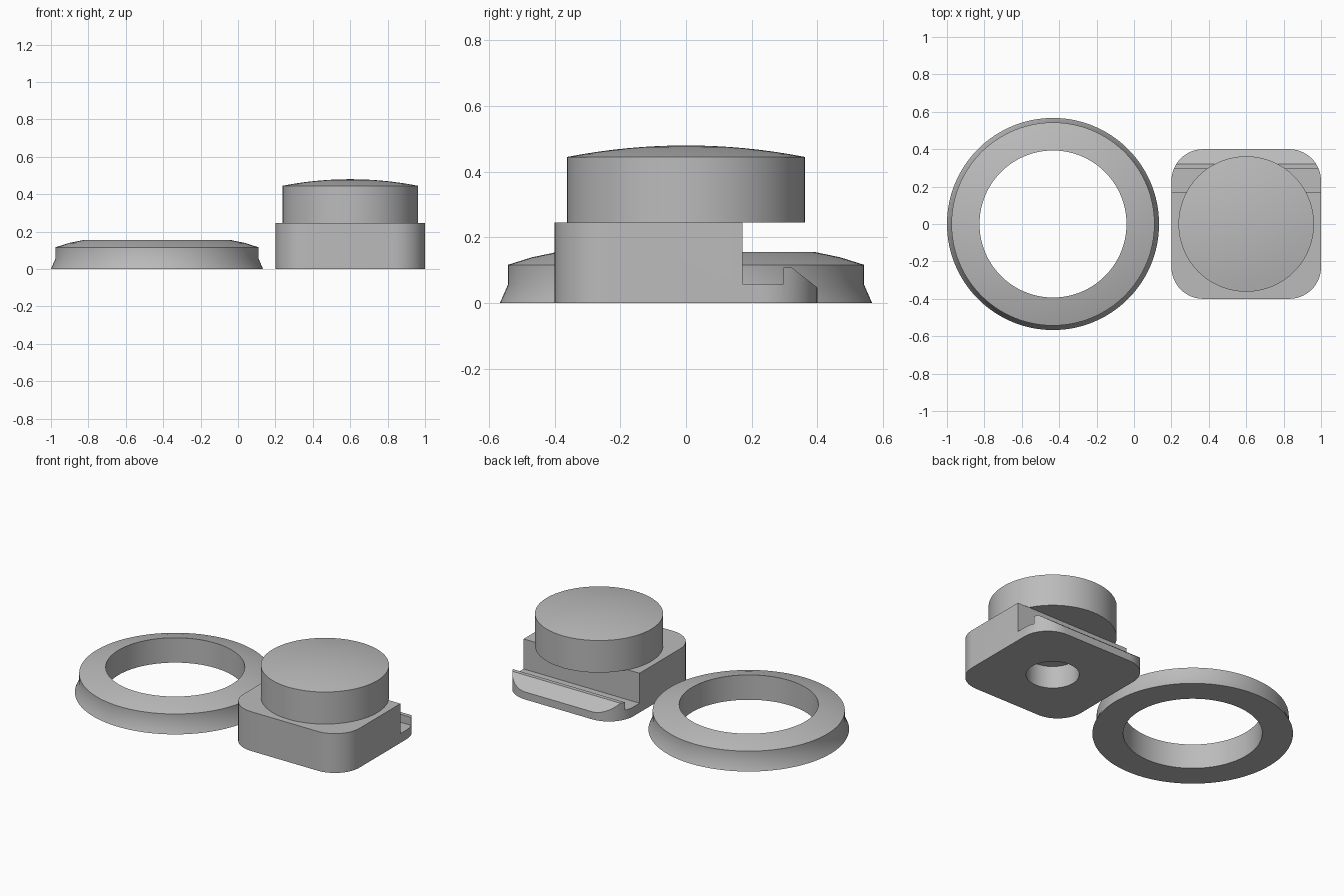
import bpy, bmesh
from math import pi, radians
from mathutils import Vector

cube = bpy.data.objects.get("Cube")
if cube:
    bpy.data.objects.remove(cube, do_unlink=True)

grey = bpy.data.materials.new("plain_grey")
grey.use_nodes = True
colour = (0.5, 0.5, 0.5, 1)
grey.diffuse_color = colour
grey.node_tree.nodes["Principled BSDF"].inputs["Base Color"].default_value = colour


def add_object(name, bm, location=(0, 0, 0)):
    bmesh.ops.remove_doubles(bm, verts=bm.verts, dist=1e-5)
    bmesh.ops.recalc_face_normals(bm, faces=bm.faces)
    mesh = bpy.data.meshes.new(name)
    bm.to_mesh(mesh)
    bm.free()
    mesh.materials.append(grey)
    obj = bpy.data.objects.new(name, mesh)
    obj.location = location
    bpy.context.collection.objects.link(obj)
    return obj


def activate(obj):
    bpy.ops.object.select_all(action='DESELECT')
    obj.select_set(True)
    bpy.context.view_layer.objects.active = obj


def smooth(obj):
    activate(obj)
    bpy.ops.object.shade_smooth_by_angle(angle=radians(30))


def lathe(name, profile, location, closed=False, steps=128):
    """Spin (radius, height) points about the vertical axis."""
    bm = bmesh.new()
    verts = [bm.verts.new((r, 0, z)) for r, z in profile]
    edges = [bm.edges.new(pair) for pair in zip(verts, verts[1:])]
    if closed:
        edges.append(bm.edges.new((verts[-1], verts[0])))
    bmesh.ops.spin(bm, geom=verts + edges, cent=(0, 0, 0), axis=(0, 0, 1),
                   angle=2 * pi, steps=steps, use_merge=True)
    return add_object(name, bm, location)


def prism(name, points, direction, location=(0, 0, 0)):
    """Extrude a flat outline."""
    bm = bmesh.new()
    face = bm.faces.new([bm.verts.new(p) for p in points])
    ext = bmesh.ops.extrude_face_region(bm, geom=[face])
    moved = [v for v in ext["geom"] if isinstance(v, bmesh.types.BMVert)]
    bmesh.ops.translate(bm, verts=moved, vec=Vector(direction))
    return add_object(name, bm, location)


def cut(target, cutter):
    cutter.hide_render = True
    mod = target.modifiers.new("cut", 'BOOLEAN')
    mod.operation = 'DIFFERENCE'
    mod.solver = 'EXACT'
    mod.object = cutter
    activate(target)
    bpy.ops.object.modifier_apply(modifier=mod.name)
    bpy.data.objects.remove(cutter, do_unlink=True)


# Loose ring with flared foot and gently crowned top
ring = lathe("ring", [(0.393, 0), (0.567, 0), (0.543, 0.055), (0.543, 0.116),
                      (0.47, 0.139), (0.393, 0.155)], (-0.433, 0, 0), closed=True)
smooth(ring)

# Round cap with a shallow dome
radius, shoulder, rise = 0.362, 0.445, 0.035
dome = [(radius * i / 8, shoulder + rise * (1 - (i / 8) ** 2)) for i in range(7, -1, -1)]
cap = lathe("cap", [(0, 0.245), (radius, 0.245), (radius, shoulder)] + dome, (0.6, 0, 0))
smooth(cap)

# Square base with rounded upright corners
half = 0.4
base = prism("base", [(-half, -half, 0), (half, -half, 0), (half, half, 0), (-half, half, 0)],
             (0, 0, 0.245), (0.6, 0, 0))
bm = bmesh.new()
bm.from_mesh(base.data)
upright = [e for e in bm.edges if abs(e.verts[0].co.z - e.verts[1].co.z) > 0.1]
bmesh.ops.bevel(bm, geom=upright, offset=0.17, segments=16, profile=0.5, affect='EDGES')
bm.to_mesh(base.data)
bm.free()

# Rear step with a raised, sloping lip
step = [(0.172, 0.3), (0.172, 0.058), (0.297, 0.058), (0.297, 0.108),
        (0.322, 0.108), (0.4, 0.047), (0.5, -0.031), (0.5, 0.3)]
cut(base, prism("step_cutter", [(-0.5, y, z) for y, z in step], (1, 0, 0), (0.6, 0, 0)))

# Blind hole in the underside
cut(base, lathe("hole_cutter", [(0, -0.1), (0.15, -0.1), (0.15, 0.14), (0, 0.14)],
                (0.6, 0, 0), steps=64))
smooth(base)
